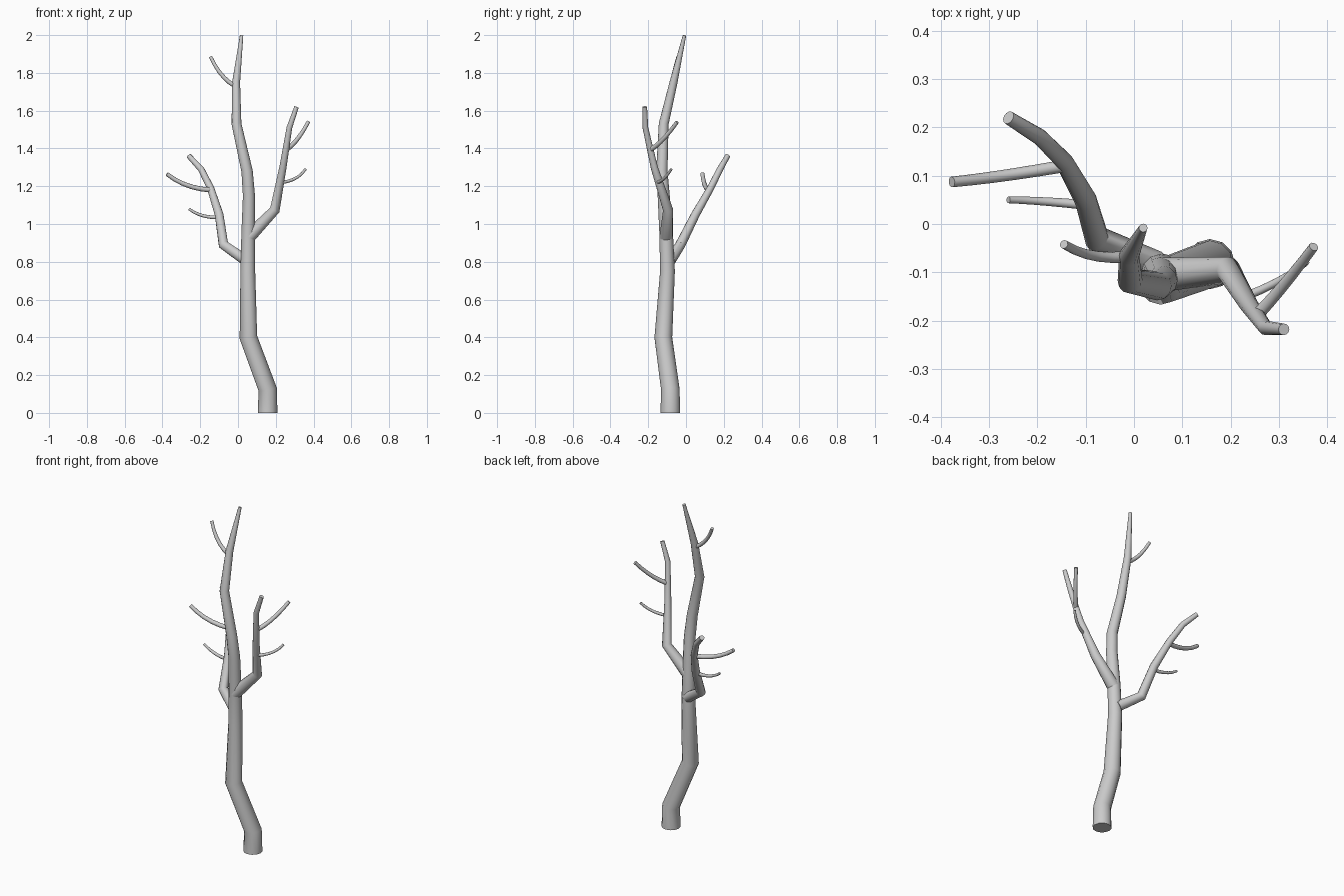
import bpy
from mathutils import Vector


def limb(name, pts):
    """Tapered round tube through (x, y, z, radius) points."""
    cu = bpy.data.curves.new(name, 'CURVE')
    cu.dimensions = '3D'
    cu.bevel_depth = 1.0
    cu.bevel_resolution = 4
    cu.use_fill_caps = True
    sp = cu.splines.new('POLY')
    sp.points.add(len(pts) - 1)
    for p, (x, y, z, r) in zip(sp.points, pts):
        p.co = (x, y, z, 1)
        p.radius = r
    ob = bpy.data.objects.new(name, cu)
    bpy.context.collection.objects.link(ob)
    bpy.ops.object.select_all(action='DESELECT')
    ob.select_set(True)
    bpy.context.view_layer.objects.active = ob
    bpy.ops.object.convert(target='MESH')
    bpy.ops.object.shade_smooth_by_angle(angle=0.7)
    bpy.context.object.name = name


def twig(name, start, mid, end, r0, r1, steps=5):
    """Thin limb bending smoothly through a middle point."""
    a, m, b = Vector(start), Vector(mid), Vector(end)
    c = 2 * m - (a + b) / 2
    pts = []
    for i in range(steps + 1):
        t = i / steps
        p = a * (1 - t) ** 2 + c * 2 * t * (1 - t) + b * t * t
        pts.append((*p, r0 + (r1 - r0) * t))
    limb(name, pts)


# trunk
limb("trunk", [
    (0.157, -0.083, 0.0, 0.052), (0.157, -0.083, 0.125, 0.049),
    (0.055, -0.12, 0.40, 0.047), (0.052, -0.098, 0.75, 0.039),
    (0.054, -0.105, 0.95, 0.036), (0.058, -0.118, 1.15, 0.032),
    (0.048, -0.128, 1.28, 0.030), (-0.008, -0.118, 1.53, 0.026),
    (-0.010, -0.066, 1.75, 0.021), (0.019, -0.008, 1.998, 0.009)])

# main branches
limb("right_branch", [
    (0.055, -0.105, 0.93, 0.036), (0.195, -0.095, 1.075, 0.027),
    (0.238, -0.168, 1.30, 0.019), (0.272, -0.215, 1.51, 0.015),
    (0.310, -0.218, 1.62, 0.012)])
limb("left_branch", [
    (0.045, -0.085, 0.805, 0.030), (-0.077, -0.03, 0.89, 0.027),
    (-0.100, 0.05, 1.05, 0.023), (-0.145, 0.13, 1.19, 0.019),
    (-0.195, 0.18, 1.29, 0.017), (-0.260, 0.22, 1.36, 0.014)])

# twigs
twig("right_upper_twig", (0.258, -0.185, 1.395), (0.315, -0.12, 1.45), (0.372, -0.047, 1.54), 0.013, 0.010)
twig("right_lower_twig", (0.230, -0.150, 1.22), (0.305, -0.115, 1.242), (0.357, -0.078, 1.29), 0.009, 0.007)
twig("left_upper_twig", (-0.145, 0.12, 1.18), (-0.270, 0.10, 1.205), (-0.377, 0.087, 1.265), 0.013, 0.011)
twig("left_lower_twig", (-0.105, 0.04, 1.035), (-0.190, 0.047, 1.045), (-0.260, 0.05, 1.08), 0.010, 0.007)
twig("top_twig", (-0.015, -0.068, 1.73), (-0.087, -0.065, 1.79), (-0.145, -0.042, 1.885), 0.012, 0.009)
